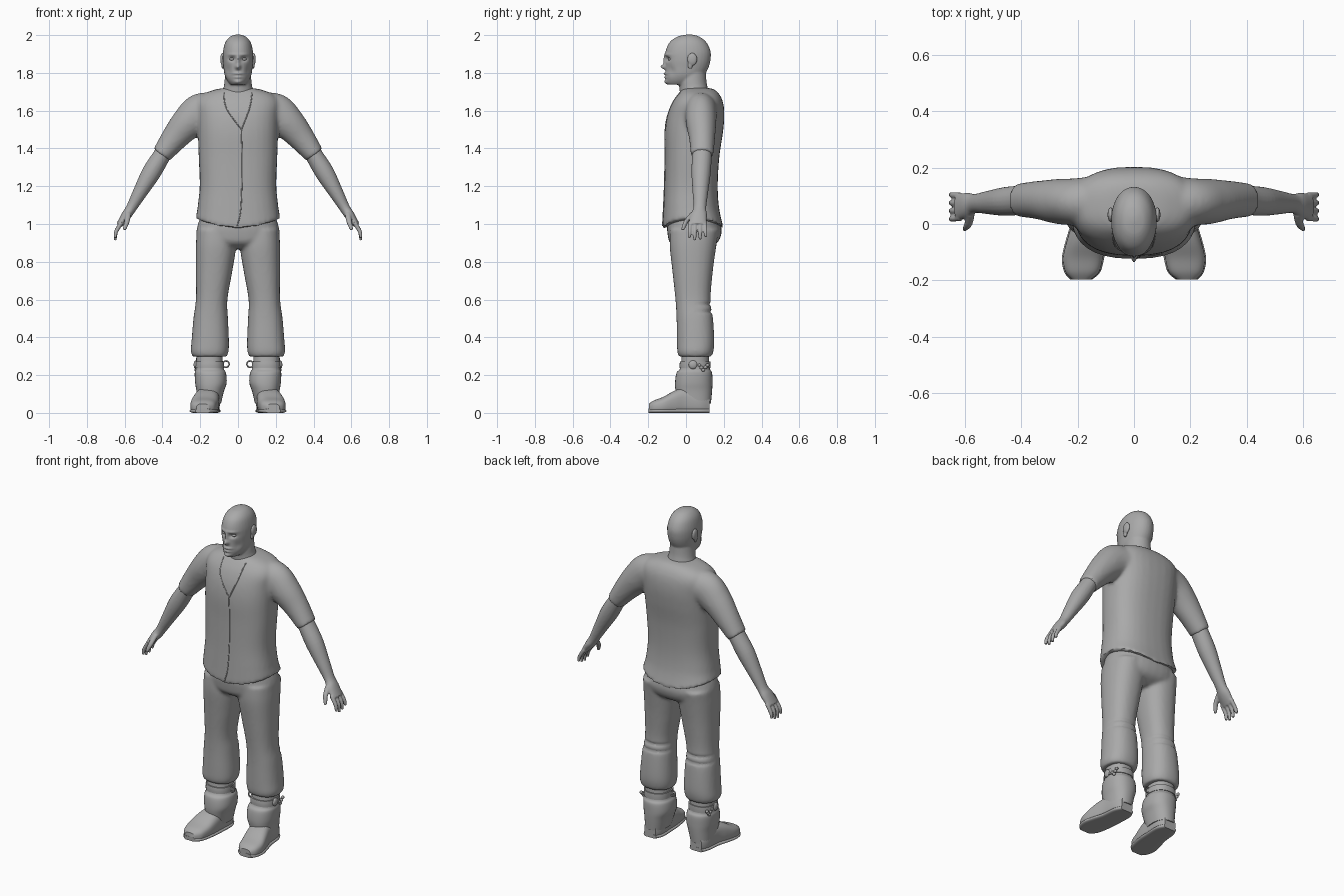
import bpy, bmesh, math
from mathutils import Vector

if "Cube" in bpy.data.objects:
    bpy.data.objects.remove(bpy.data.objects["Cube"])

grey = bpy.data.materials.new("plain_grey")
grey.diffuse_color = (0.4, 0.4, 0.4, 1)
grey.use_nodes = True
grey.node_tree.nodes["Principled BSDF"].inputs["Base Color"].default_value = grey.diffuse_color


def spline(rows, sub=5):
    """Catmull-Rom interpolation of rows of numbers."""
    rows = [Vector(r) for r in rows]
    out = []
    for i in range(len(rows) - 1):
        a, b = rows[max(i - 1, 0)], rows[i]
        c, d = rows[i + 1], rows[min(i + 2, len(rows) - 1)]
        for k in range(sub):
            t = k / sub
            out.append(b + (c - a) * (t / 2) + (a * 2 - b * 5 + c * 4 - d) * (t * t / 2)
                       + (b * 3 - a - c * 3 + d) * (t ** 3 / 2))
    return out + [rows[-1]]


def skin(bm, rings):
    loops = [[bm.verts.new(p) for p in ring] for ring in rings]
    n = len(loops[0])
    for a, b in zip(loops, loops[1:]):
        for i in range(n):
            j = (i + 1) % n
            bm.faces.new((a[i], a[j], b[j], b[i]))
    bm.faces.new(loops[0][::-1])
    bm.faces.new(loops[-1])


def oval(c, u, v, e=2.0, n=32):
    pts = []
    for i in range(n):
        a = 2 * math.pi * i / n
        co, si = math.cos(a), math.sin(a)
        pts.append(c + u * math.copysign(abs(co) ** (2 / e), co)
                   + v * math.copysign(abs(si) ** (2 / e), si))
    return pts


def stack(bm, rows, s=1, e=2.3):
    """Upright loft from rows of (z, x0, x1, y0, y1)."""
    skin(bm, [oval(Vector((s * (x0 + x1) / 2, (y0 + y1) / 2, z)),
                   Vector(((x1 - x0) / 2, 0, 0)), Vector((0, (y1 - y0) / 2, 0)), e)
              for z, x0, x1, y0, y1 in spline(rows)])


def limb(bm, rows, s=1, n=20):
    """Tube in the x-z plane from rows of (x, y, z, radius, y radius)."""
    pts = spline(rows)
    rings = []
    for i, p in enumerate(pts):
        d = Vector(pts[min(i + 1, len(pts) - 1)][:3]) - Vector(pts[max(i - 1, 0)][:3])
        u = Vector((d.z, 0, -d.x)).normalized()
        ring = oval(Vector(p[:3]), u * p[3], Vector((0, p[4], 0)), 2, n)
        rings.append([Vector((s * q.x, q.y, q.z)) for q in ring])
    skin(bm, rings)


def ball(bm, c, r):
    m = bmesh.ops.create_uvsphere(bm, u_segments=20, v_segments=12, radius=1)
    for v in m["verts"]:
        v.co = Vector(c) + Vector(v.co[i] * r[i] for i in range(3))


def finish(name, bm, voxel=0, smooth=0, angle=40):
    bmesh.ops.recalc_face_normals(bm, faces=bm.faces)
    me = bpy.data.meshes.new(name)
    bm.to_mesh(me)
    bm.free()
    me.materials.append(grey)
    ob = bpy.data.objects.new(name, me)
    bpy.context.collection.objects.link(ob)
    bpy.ops.object.select_all(action='DESELECT')
    bpy.context.view_layer.objects.active = ob
    ob.select_set(True)
    if voxel:   # fuse the overlapping volumes into one skin
        m = ob.modifiers.new("fuse", 'REMESH')
        m.mode, m.voxel_size = 'VOXEL', voxel
        bpy.ops.object.modifier_apply(modifier="fuse")
        m = ob.modifiers.new("soften", 'SMOOTH')
        m.factor, m.iterations = 0.5, smooth
        bpy.ops.object.modifier_apply(modifier="soften")
    bpy.ops.object.shade_smooth_by_angle(angle=math.radians(angle))
    return ob


# shirt: torso with dipping hem, fused with short sleeves
bm = bmesh.new()
torso = [(.975, .225, -.125, .2), (1.08, .215, -.12, .176), (1.2, .203, -.115, .168),
         (1.35, .208, -.112, .176), (1.48, .212, -.112, .195), (1.57, .215, -.1, .203),
         (1.64, .22, -.075, .197), (1.685, .19, -.045, .178), (1.712, .12, -.02, .15),
         (1.72, .07, 0, .12)]
stack(bm, [(z, -w, w, a, b) for z, w, a, b in torso], e=2.5)
for v in bm.verts:
    if v.co.z < 1.08:
        v.co.z += .055 * (v.co.x / .225) ** 2 * (1.08 - v.co.z) / .105
for s in (1, -1):
    limb(bm, [(.12, .075, 1.6, .095, .1), (.2, .078, 1.585, .105, .085),
              (.27, .08, 1.53, .088, .08), (.34, .085, 1.45, .07, .068),
              (.405, .085, 1.365, .053, .06)], s, 32)
shirt = finish("shirt", bm, .01, 7)


def on_shirt(x, z, lift=0.0):
    hit, p, n, _ = shirt.ray_cast(Vector((x, -1, z)), Vector((0, 1, 0)))
    return p + n * lift


def trim(name, ends, r, n=24):
    """Thin cord laid on the front of the shirt."""
    cu = bpy.data.curves.new(name, 'CURVE')
    cu.dimensions, cu.bevel_depth, cu.bevel_resolution = '3D', r, 1
    sp = cu.splines.new('POLY')
    pts = spline([e + (0,) for e in ends], n)
    sp.points.add(len(pts) - 1)
    for p, q in zip(sp.points, pts):
        p.co = (*on_shirt(q[0], q[1]), 1)
    cu.materials.append(grey)
    bpy.context.collection.objects.link(bpy.data.objects.new(name, cu))


# neckline, front closure and chest pocket
trim("neckline_left", [(.075, 1.695), (.06, 1.61), (.018, 1.5)], .003)
trim("neckline_right", [(-.075, 1.695), (-.06, 1.61), (.018, 1.5)], .003)
trim("front_closure", [(.018, 1.5), (.022, 1.3), (.015, 1.08), (-.004, .99)], .003)
bm = bmesh.new()
for side in (.004, -.002):
    g = [[bm.verts.new(on_shirt(.05 + .05 * i / 4, 1.445 + .05 * j / 4, side))
          for i in range(5)] for j in range(5)]
    for j in range(4):
        for i in range(4):
            bm.faces.new((g[j][i], g[j][i + 1], g[j + 1][i + 1], g[j + 1][i]))
finish("chest_pocket", bm)

# trousers: hips fused with two loose legs
bm = bmesh.new()
hips = [(1.06, .19, -.09, .165), (1, .212, -.1, .183), (.95, .22, -.098, .188),
        (.9, .2, -.085, .165), (.87, .1, -.04, .11)]
stack(bm, [(z, -w, w, a, b) for z, w, a, b in hips])
for s in (1, -1):
    stack(bm, [(.97, .01, .218, -.085, .175), (.88, .01, .223, -.086, .16),
               (.75, .03, .223, -.072, .142), (.6, .056, .223, -.056, .13),
               (.5, .053, .236, -.05, .143), (.38, .048, .246, -.048, .15),
               (.325, .05, .25, -.046, .145), (.298, .06, .24, -.038, .135)], s)
trousers = finish("trousers", bm, .01, 4)
for v in trousers.data.vertices:      # creases behind the knees
    if v.co.y > .05:
        v.co.y -= .008 * sum(math.exp(-((v.co.z - z) / .008) ** 2) for z in (.535, .575))

# head and neck
bm = bmesh.new()
skull = [(2.003, .01, .005, .03), (1.992, .042, -.045, .07), (1.962, .067, -.087, .108),
         (1.915, .079, -.108, .13), (1.87, .081, -.11, .13), (1.83, .077, -.108, .12),
         (1.79, .071, -.108, .1), (1.76, .058, -.106, .08), (1.738, .04, -.095, .04)]
stack(bm, [(z, -w, w, a, b) for z, w, a, b in skull], e=2.1)
neck = [(1.66, .095, -.03, .13), (1.72, .077, -.035, .115), (1.76, .071, -.04, .108),
        (1.83, .065, -.04, .105)]
stack(bm, [(z, -w, w, a, b) for z, w, a, b in neck], e=2)
head = finish("head", bm, .005, 6)
# facial features: (x, z, spread x, spread z, push along y)
features = [(0, 1.865, .01, .025, -.012), (0, 1.832, .013, .013, -.026),
            (0, 1.796, .024, .006, -.012), (0, 1.777, .02, .006, -.01),
            (0, 1.751, .022, .012, -.013), (.031, 1.873, .017, .011, .016),
            (-.031, 1.873, .017, .011, .016), (.03, 1.897, .024, .007, -.006),
            (-.03, 1.897, .024, .007, -.006), (.052, 1.81, .014, .025, .008),
            (-.052, 1.81, .014, .025, .008)]
for v in head.data.vertices:
    p = v.co.copy()
    if p.y < -.03:
        fade = min(1, (-.03 - p.y) / .03)
        for x, z, sx, sz, d in features:
            v.co.y += fade * d * math.exp(-((p.x - x) / sx) ** 2 - ((p.z - z) / sz) ** 2)

for s, side in ((1, "left"), (-1, "right")):
    # eye and ear
    bm = bmesh.new()
    ball(bm, (s * .031, -.082, 1.873), (.015, .013, .009))
    finish(side + "_eye", bm)
    bm = bmesh.new()
    ball(bm, (s * .083, .033, 1.872), (.011, .027, .034))
    ball(bm, (s * .08, .022, 1.842), (.008, .014, .022))
    finish(side + "_ear", bm, .004, 3)

    # forearm, palm, fingers and thumb
    bm = bmesh.new()
    limb(bm, [(.37, .085, 1.42, .046, .05), (.405, .084, 1.36, .047, .052),
              (.46, .08, 1.27, .05, .051), (.52, .076, 1.165, .038, .041),
              (.565, .073, 1.085, .028, .034), (.592, .066, 1.045, .026, .045),
              (.628, .061, .995, .017, .046)], s)
    for i in range(4):
        y, tip = .022 + .026 * i, .012 * abs(i - 1.3)
        limb(bm, [(.615, y, 1.01, .012, .012), (.645, y - .003 + .002 * i, .96, .011, .0105),
                  (.65, y - .005 + .003 * i, .91 + tip, .008, .008)], s, 12)
    limb(bm, [(.58, .04, 1.06, .016, .016), (.588, .002, 1.015, .015, .014),
              (.602, -.018, .968, .009, .009)], s, 12)
    finish(side + "_forearm_and_hand", bm, .005, 3)

    # boot shaft with bulging ankle padding
    bm = bmesh.new()
    stack(bm, [(.33, .085, .22, -.02, .12), (.24, .077, .223, -.03, .125),
               (.212, .064, .229, -.05, .138), (.16, .06, .227, -.058, .14),
               (.115, .074, .22, -.055, .138), (.05, .09, .215, -.04, .132)], s)
    finish(side + "_boot_shaft", bm)

    # foot and flat sole
    foot = [(.125, .155, .038, .085), (.08, .155, .058, .12), (0, .16, .062, .135),
            (-.06, .17, .069, .118), (-.12, .181, .071, .085), (-.17, .184, .06, .066),
            (-.197, .187, .034, .048)]
    for name, grow, thick in (("_foot", 0, 0), ("_sole", .004, .024)):
        bm = bmesh.new()
        rings = []
        for y, x, w, h in spline(foot):
            h = thick or h
            rings.append([Vector((p.x, p.y, max(p.z, 0))) for p in
                          oval(Vector((s * x, y * (1 + grow), h * .45)),
                               Vector((w + grow, 0, 0)), Vector((0, 0, h * .55)), 2.8)])
        skin(bm, rings)
        finish(side + name, bm)

    # ankle strap, round button and loose strap end
    bm = bmesh.new()
    stack(bm, [(.237, .073, .228, -.034, .13), (.255, .073, .228, -.034, .13),
               (.273, .074, .227, -.032, .129)], s)
    finish(side + "_ankle_strap", bm)
    bm = bmesh.new()
    ball(bm, (s * .224, .037, .255), (.011, .023, .023))
    for k in range(5):
        ball(bm, (s * .221, .07 + .011 * k, .24 + .013 * math.cos(k * 1.6)), (.009, .01, .009))
    finish(side + "_strap_fastener", bm)
    bpy.ops.mesh.primitive_torus_add(major_radius=.017, minor_radius=.004, major_segments=20,
                                     minor_segments=8, location=(s * .064, .035, .258),
                                     rotation=(math.pi / 2, 0, 0))
    ring = bpy.context.object
    ring.name = side + "_strap_ring"
    ring.data.materials.append(grey)
    bpy.ops.object.shade_smooth_by_angle()
